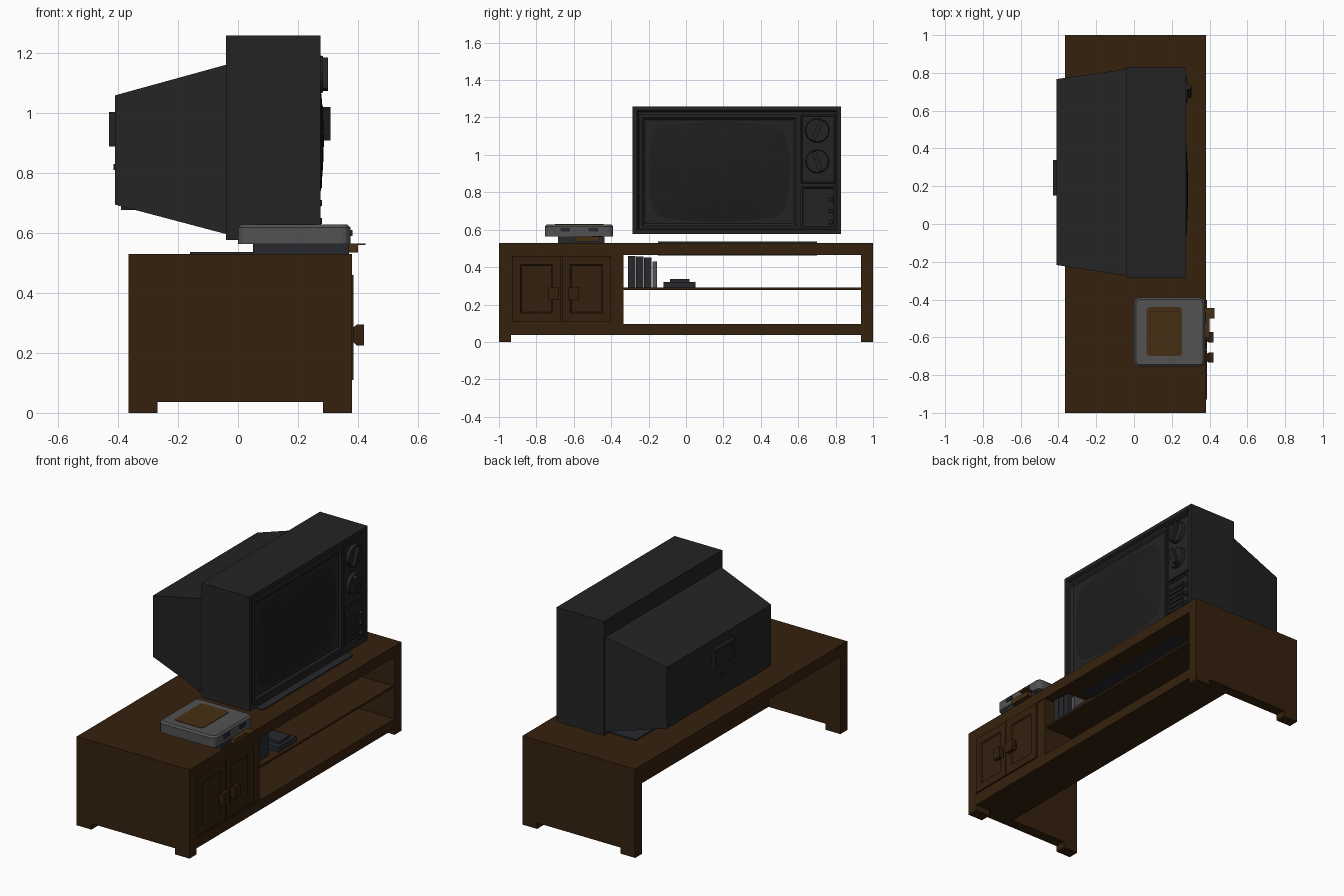
import bpy, bmesh, math
from mathutils import Matrix, Vector

if "Cube" in bpy.data.objects:
    bpy.data.objects.remove(bpy.data.objects["Cube"])


def mat(name, rgb):
    m = bpy.data.materials.new(name)
    m.diffuse_color = (*rgb, 1)
    m.use_nodes = True
    m.node_tree.nodes["Principled BSDF"].inputs["Base Color"].default_value = m.diffuse_color
    return m


WOOD = mat("dark_wood", (0.036, 0.0155, 0.0042))
TRIM = mat("door_wood", (0.034, 0.0145, 0.004))
TAN = mat("tan_wood", (0.062, 0.028, 0.007))
SHELL = mat("charcoal_plastic", (0.0175, 0.0175, 0.0178))
GLASS = mat("screen_glass", (0.0125, 0.0125, 0.013))
GREY = mat("grey_plastic", (0.085, 0.085, 0.087))
SLATE = mat("dark_slate", (0.02, 0.022, 0.026))


def finish(name, bm, material, bevel=0):
    bmesh.ops.recalc_face_normals(bm, faces=bm.faces[:])
    me = bpy.data.meshes.new(name)
    bm.to_mesh(me)
    bm.free()
    me.materials.append(material)
    ob = bpy.data.objects.new(name, me)
    bpy.context.collection.objects.link(ob)
    if bevel:
        b = ob.modifiers.new("bevel", "BEVEL")
        b.width, b.segments = bevel, 2
    return ob


def box(name, x, y, z, material, insets=(), axis=(1, 0, 0), bevel=0):
    """Box from min/max ranges; insets = [(thickness, depth)] on the face along axis."""
    bm = bmesh.new()
    bmesh.ops.create_cube(bm, size=1)
    for v in bm.verts:
        v.co = Vector([(r[0] + r[1]) / 2 + c * (r[1] - r[0]) for r, c in zip((x, y, z), v.co)])
    bm.normal_update()
    face = max(bm.faces, key=lambda f: f.normal.dot(Vector(axis)))
    for t, d in insets:
        bmesh.ops.inset_region(bm, faces=[face], thickness=t, use_even_offset=True)
        bmesh.ops.translate(bm, verts=face.verts[:], vec=Vector(axis) * d)
    return finish(name, bm, material, bevel)


def frustum(name, x0, y0, z0, x1, y1, z1, material):
    """Solid between two rectangles facing along x."""
    bm = bmesh.new()
    ends = []
    for x, y, z in ((x0, y0, z0), (x1, y1, z1)):
        ends.append([bm.verts.new((x, y[i], z[j])) for i, j in ((0, 0), (1, 0), (1, 1), (0, 1))])
        bm.faces.new(ends[-1])
    for i in range(4):
        j = (i + 1) % 4
        bm.faces.new((ends[0][i], ends[0][j], ends[1][j], ends[1][i]))
    return finish(name, bm, material)


# --- Cabinet: end panels with feet, top, bottom, shelf, frame ---
BACK, FRONT = -0.365, 0.38
for side, y in (("left", (-1, -0.935)), ("right", (0.935, 1))):
    box(side + "_end_panel", (BACK, FRONT), y, (0.036, 0.53), WOOD)
    box(side + "_back_foot", (BACK, -0.268), y, (0, 0.036), WOOD)
    box(side + "_front_foot", (0.283, FRONT), y, (0, 0.036), WOOD)
box("cabinet_top", (BACK, FRONT), (-0.935, 0.935), (0.465, 0.53), WOOD)
box("cabinet_bottom", (0.11, FRONT), (-0.935, 0.935), (0.036, 0.095), WOOD)
box("open_shelf", (0.11, 0.37), (-0.335, 0.935), (0.278, 0.29), WOOD)
box("cupboard_body", (0.11, 0.376), (-0.935, -0.335), (0.095, 0.465), WOOD)

# --- Cupboard doors with recessed panels and knobs ---
for side, y0, k in (("left", -0.93, -0.707), ("right", -0.664, -0.6)):
    box(side + "_door", (0.37, 0.386), (y0, y0 + 0.262), (0.11, 0.46), TRIM,
        [(0.045, 0), (0.006, -0.006)])
    frustum(side + "_door_knob", 0.38, (k - 0.018, k + 0.018), (0.24, 0.282),
            0.397, (k - 0.027, k + 0.027), (0.225, 0.295), TRIM)
    box(side + "_knob_cap", (0.397, 0.42), (k - 0.027, k + 0.027), (0.225, 0.295), TRIM)

# --- Television shell ---
box("tv_base_plate", (-0.16, 0.27), (-0.15, 0.7), (0.461, 0.537), SLATE)
box("tv_front_shell", (-0.04, 0.275), (-0.285, 0.83), (0.577, 1.26), SHELL,
    [(0.022, 0), (0.008, -0.014)])
frustum("tv_back_shell", -0.41, (-0.217, 0.767), (0.695, 1.06),
        -0.04, (-0.275, 0.82), (0.597, 1.162), SHELL)
box("tv_back_cap", (-0.43, -0.405), (0.15, 0.34), (0.89, 1.005), SHELL,
    [(0.02, 0), (0.005, -0.006)], (-1, 0, 0))
box("tv_back_socket", (-0.416, -0.405), (0.22, 0.27), (0.81, 0.83), SHELL)
for y in (-0.12, 0.66):
    box("tv_back_foot", (-0.39, -0.345), (y, y + 0.04), (0.677, 0.71), SHELL)

# --- Screen surround and bulging glass ---
box("screen_surround", (0.25, 0.272), (-0.25, 0.605), (0.604, 1.215), SHELL,
    [(0.016, 0), (0.014, -0.013)])
N = 16
bm = bmesh.new()
bmesh.ops.create_grid(bm, x_segments=N, y_segments=N, size=1)
for v in bm.verts:
    u, w = v.co.x, v.co.y
    v.co = (0.2595 + 0.027 * (1 - u * u) * (1 - w * w),
            0.1775 + 0.39 * u * (1 - 0.05 * w * w),
            0.9095 + 0.275 * w * (1 - 0.07 * u * u))
glass = finish("screen_glass", bm, GLASS)
for p in glass.data.polygons:
    p.use_smooth = True
if glass.data.polygons[0].normal.x < 0:
    glass.data.flip_normals()

# --- Control panel: dials and speaker slats ---
box("dial_panel", (0.25, 0.27), (0.612, 0.802), (0.845, 1.215), SHELL, [(0.006, 0), (0.004, -0.004)])
box("speaker_panel", (0.25, 0.27), (0.612, 0.802), (0.604, 0.835), SHELL, [(0.01, 0), (0.004, -0.006)])


def disc(name, y, z, r0, r1, x0, x1, material):
    bm = bmesh.new()
    bmesh.ops.create_cone(bm, cap_ends=True, segments=24, radius1=r0, radius2=r1, depth=x1 - x0,
                          matrix=Matrix.Translation(((x0 + x1) / 2, y, z)) @ Matrix.Rotation(math.pi / 2, 4, "Y"))
    return finish(name, bm, material)


for name, z, r, tip, ang in (("upper", 1.13, 0.066, 0.301, -25), ("lower", 0.965, 0.064, 0.308, 20)):
    disc(name + "_dial", 0.702, z, r, r * 0.92, 0.262, 0.284, SHELL)
    grip = box(name + "_dial_grip", (-0.012, tip - 0.28), (-0.012, 0.012), (-r * 0.85, r * 0.85), SHELL)
    grip.location = (0.28, 0.702, z)
    grip.rotation_euler.x = math.radians(ang)
for i in range(6):
    z = 0.63 + i * 0.029
    box("speaker_slat", (0.258, 0.272), (0.632, 0.752), (z, z + 0.015), SHELL)
for z in (0.64, 0.7, 0.76):
    disc("small_knob", 0.775, z, 0.012, 0.01, 0.26, 0.28, SHELL)

# --- Grey player on the cabinet top: dark plinth, rounded grey case, brown lid ---
box("player_plinth", (0.05, 0.37), (-0.685, -0.435), (0.53, 0.565), SLATE)
case = box("player_case", (0.0, 0.375), (-0.755, -0.39), (0.563, 0.628), GREY, bevel=0)
bm = bmesh.new()
bm.from_mesh(case.data)
corners = [e for e in bm.edges if abs(e.verts[0].co.z - e.verts[1].co.z) > 0.01]
bmesh.ops.bevel(bm, geom=corners, offset=0.03, segments=3, affect="EDGES", profile=0.5)
top = [e for e in bm.edges if min(v.co.z for v in e.verts) > 0.62]
bmesh.ops.bevel(bm, geom=top, offset=0.01, segments=1, affect="EDGES", profile=0.5)
bm.to_mesh(case.data)
bm.free()
lid = box("player_lid", (0.065, 0.255), (-0.7, -0.44), (0.6, 0.631), TAN,
          [(0.02, 0), (0.004, -0.002)], (0, 0, 1))
bm = bmesh.new()
bm.from_mesh(lid.data)
edges = [e for e in bm.edges if abs(e.verts[0].co.z - e.verts[1].co.z) > 0.01]
bmesh.ops.bevel(bm, geom=edges, offset=0.018, segments=2, affect="EDGES", profile=0.5)
bm.to_mesh(lid.data)
bm.free()
box("player_front_block", (0.36, 0.4), (-0.6, -0.46), (0.536, 0.565), TAN)
box("player_front_tongue", (0.36, 0.425), (-0.5, -0.445), (0.561, 0.566), TAN)
for y in (-0.67, -0.52):
    box("player_button", (0.37, 0.382), (y, y + 0.05), (0.59, 0.61), SLATE)

# --- Things on the shelf: upright cases and a flat console ---
for i in range(3):
    y = -0.31 + i * 0.043
    box("upright_case", (0.17, 0.33), (y, y + 0.039), (0.29, 0.46 - 0.004 * i), SLATE)
box("grey_case", (0.2, 0.31), (-0.18, -0.155), (0.29, 0.43), GREY)
box("flat_console", (0.2, 0.35), (-0.12, 0.05), (0.29, 0.32), SLATE)
box("flat_console_top", (0.22, 0.33), (-0.085, 0.02), (0.32, 0.336), SLATE)
